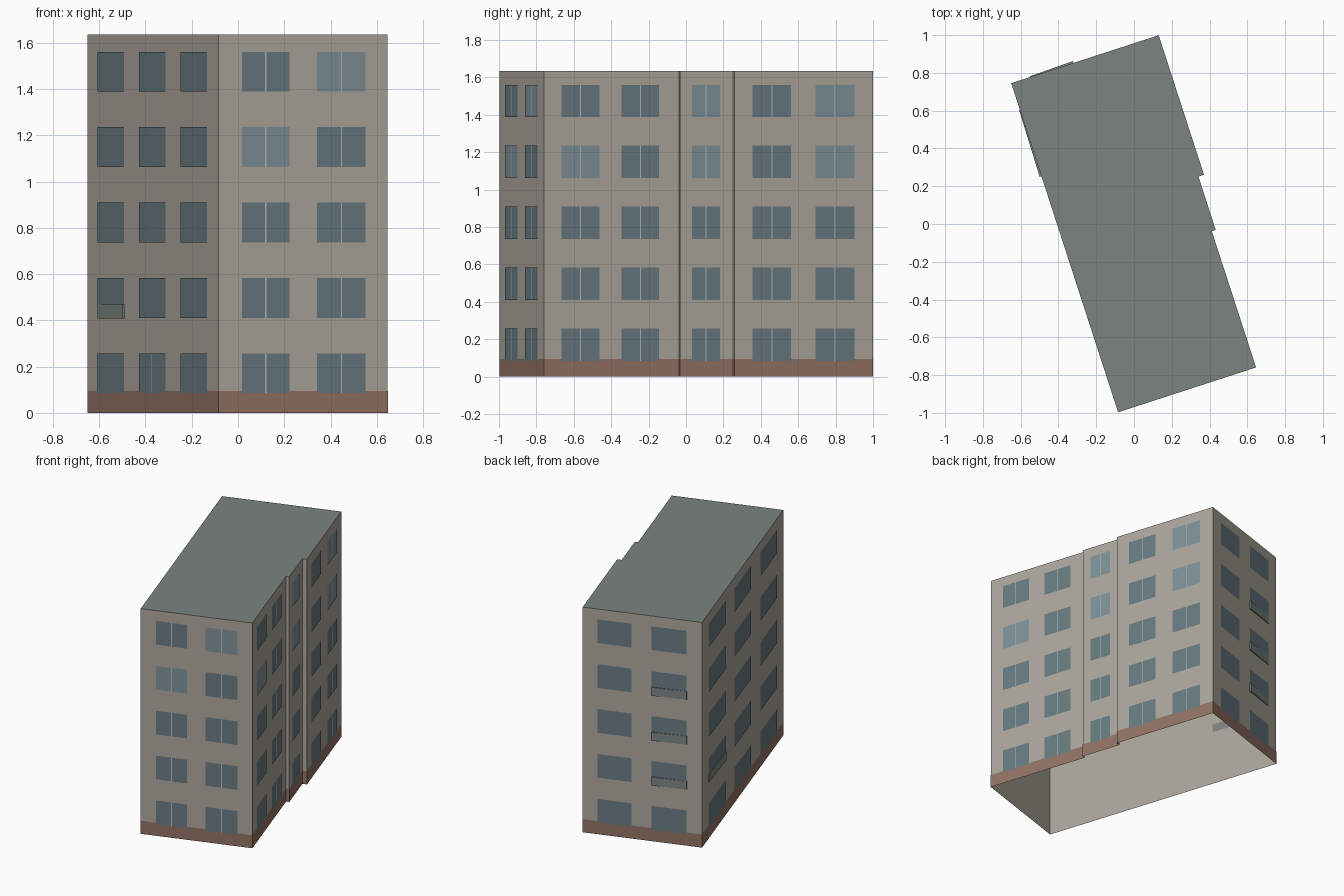
import bpy, bmesh, math
from mathutils import Vector

if "Cube" in bpy.data.objects:
    bpy.data.objects.remove(bpy.data.objects["Cube"])

TURN = math.radians(18)      # the whole block is turned on plan
H, PLINTH = 1.635, 0.095
ROWS = [0.085 + 0.326 * i for i in range(5)]
WIN_H = 0.172

# footprint in the block's own axes, counter-clockwise
PLAN = [Vector(p) for p in [(-.388, -.922), (.38, -.922), (.38, -.163), (.402, -.163),
                            (.402, .133), (.433, .133), (.433, .91), (-.388, .91)]]


def mat(name, r, g, b):
    m = bpy.data.materials.new(name)
    m.diffuse_color = (r, g, b, 1)
    m.use_nodes = True
    m.node_tree.nodes["Principled BSDF"].inputs["Base Color"].default_value = m.diffuse_color
    return m


WALL = mat("render_wall", .42, .39, .335)
BRICK = mat("plinth_brown", .29, .17, .13)
GLASS = mat("glass", .14, .20, .225)
GLASS_LIGHT = mat("glass_light", .21, .285, .32)
ROOF = mat("roof_grey", .20, .23, .22)
FRAME = mat("frame", .45, .5, .5)
RAIL = mat("balcony_grey", .2, .24, .23)


def finish(name, bm, material):
    me = bpy.data.meshes.new(name)
    bm.to_mesh(me)
    bm.free()
    me.materials.append(material)
    ob = bpy.data.objects.new(name, me)
    ob.rotation_euler.z = TURN
    bpy.context.collection.objects.link(ob)


def offset(plan, d):
    out = []
    for i, p in enumerate(plan):
        a = (p - plan[i - 1]).normalized()
        b = (plan[(i + 1) % len(plan)] - p).normalized()
        out.append(p + d * (Vector((a.y, -a.x)) + Vector((b.y, -b.x))))
    return out


def ribbon(name, plan, z0, z1, material):
    bm = bmesh.new()
    lo = [bm.verts.new((p.x, p.y, z0)) for p in plan]
    hi = [bm.verts.new((p.x, p.y, z1)) for p in plan]
    for i in range(len(plan)):
        j = (i + 1) % len(plan)
        bm.faces.new((lo[i], lo[j], hi[j], hi[i]))
    finish(name, bm, material)


def prism(name, pts, z0, z1, material):
    bm = bmesh.new()
    face = bm.faces.new([bm.verts.new((x, y, z0)) for x, y in pts])
    top = bmesh.ops.extrude_face_region(bm, geom=[face])
    verts = [g for g in top["geom"] if isinstance(g, bmesh.types.BMVert)]
    bmesh.ops.translate(bm, verts=verts, vec=(0, 0, z1 - z0))
    bmesh.ops.recalc_face_normals(bm, faces=bm.faces)
    finish(name, bm, material)


# walls (open underneath), brown plinth and flat roof
ribbon("walls", PLAN, 0, H, WALL)
ribbon("plinth", offset(PLAN, .001), 0, PLINTH, BRICK)
bm = bmesh.new()
bm.faces.new([bm.verts.new((p.x, p.y, H)) for p in PLAN])
finish("roof", bm, ROOF)


def panel(bm, side, wall, a, b, z0, z1, out):
    """Flat rectangle on a wall; a..b runs along it, wall is its fixed coordinate."""
    if side in ("front", "back"):
        w = wall + (out if side == "back" else -out)
        ends = [(a, w), (b, w)]
    else:
        w = wall + (out if side == "right" else -out)
        ends = [(w, a), (w, b)]
    if side in ("back", "left"):
        ends.reverse()
    (x0, y0), (x1, y1) = ends
    bm.faces.new([bm.verts.new(c) for c in
                  ((x0, y0, z0), (x1, y1, z0), (x1, y1, z1), (x0, y0, z1))])


# window columns: side, wall position, start, end, rows with a centre bar, lighter rows
ALL = range(5)
COLUMNS = [
    ("front", -.922, -.282, -.067, ALL, (3,)),
    ("front", -.922, .059, .280, ALL, (4,)),
    ("right", .38, -.823, -.612, ALL, (3,)),
    ("right", .38, -.486, -.276, ALL, ()),
    ("right", .402, -.099, .059, ALL, (3, 4)),
    ("right", .433, .233, .448, ALL, ()),
    ("right", .433, .585, .806, ALL, (3, 4)),
    ("back", .91, .095, .330, (), ()),
    ("back", .91, -.284, -.042, (), ()),
    ("left", -.388, -.770, -.398, (0,), ()),
    ("left", -.388, -.188, .184, (0,), ()),
    ("left", -.388, .392, .762, (), ()),
]
for side in ("front", "right", "back", "left"):
    dark, light, bars = bmesh.new(), bmesh.new(), bmesh.new()
    for s, wall, a, b, barred, pale in COLUMNS:
        if s != side:
            continue
        for i, z in enumerate(ROWS):
            panel(light if i in pale else dark, s, wall, a, b, z, z + WIN_H, .003)
            if i in barred:
                m = (a + b) / 2
                panel(bars, s, wall, m - .003, m + .003, z, z + WIN_H, .004)
    for name, bm, m in (("windows", dark, GLASS), ("pale_windows", light, GLASS_LIGHT),
                        ("window_bars", bars, FRAME)):
        if bm.faces:
            finish(f"{side}_{name}", bm, m)
        else:
            bm.free()

# shallow balcony fronts, slightly wedge-shaped on plan
for i in (1, 2, 3):
    prism(f"back_balcony_{i}", [(-.284, .91), (-.042, .91), (-.042, .92), (-.284, .914)],
          ROWS[i] - .003, ROWS[i] + .058, RAIL)
prism("left_balcony", [(-.388, .392), (-.388, .762), (-.392, .762), (-.398, .392)],
      ROWS[1] - .003, ROWS[1] + .058, RAIL)
